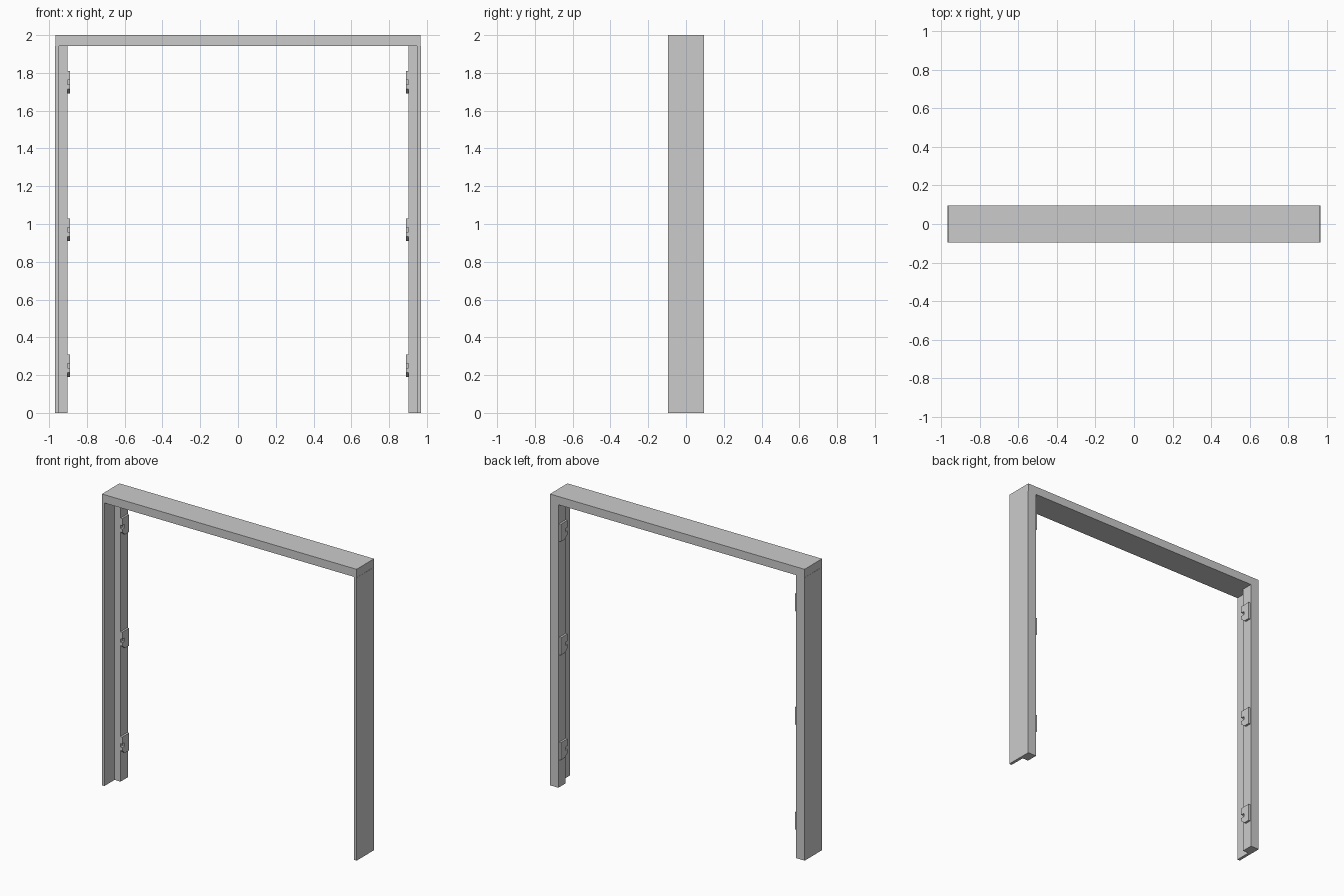
import bpy, bmesh
from mathutils import Vector

if "Cube" in bpy.data.objects:
    bpy.data.objects.remove(bpy.data.objects["Cube"])


def prism(name, pts, offset):
    """Extrude a closed planar outline along an offset vector."""
    bm = bmesh.new()
    face = bm.faces.new([bm.verts.new(p) for p in pts])
    ext = bmesh.ops.extrude_face_region(bm, geom=[face])
    verts = [g for g in ext["geom"] if isinstance(g, bmesh.types.BMVert)]
    bmesh.ops.translate(bm, verts=verts, vec=Vector(offset))
    bmesh.ops.recalc_face_normals(bm, faces=bm.faces)
    mesh = bpy.data.meshes.new(name)
    bm.to_mesh(mesh)
    bm.free()
    ob = bpy.data.objects.new(name, mesh)
    bpy.context.collection.objects.link(ob)
    return ob


TOP, HEAD, HALF, DEPTH = 2.0, 1.943, 0.967, 0.095

# Head beam across the top
prism("head_beam", [(-HALF, -DEPTH, HEAD), (HALF, -DEPTH, HEAD),
                    (HALF, DEPTH, HEAD), (-HALF, DEPTH, HEAD)], (0, 0, TOP - HEAD))

# Jamb cross-section: thin outer board with a stop block at the back
jamb = [(0.968, -DEPTH), (0.968, DEPTH), (0.903, DEPTH),
        (0.903, 0.015), (0.948, 0.015), (0.948, -DEPTH)]

# Hinge leaf outline (y, z) with a notch at the front edge
hinge = [(0.014, 0.06), (0.088, 0.06), (0.088, -0.06), (0.045, -0.06),
         (0.014, -0.035), (0.014, -0.012), (0.04, -0.012), (0.04, 0.012), (0.014, 0.012)]

for side, s in (("left", -1), ("right", 1)):
    prism(side + "_jamb", [(s * x, y, 0) for x, y in jamb], (0, 0, HEAD))
    for level, z in (("lower", 0.25), ("middle", 0.97), ("upper", 1.75)):
        prism(f"{side}_{level}_hinge", [(s * 0.904, y, z + dz) for y, dz in hinge],
              (-s * 0.015, 0, 0))
